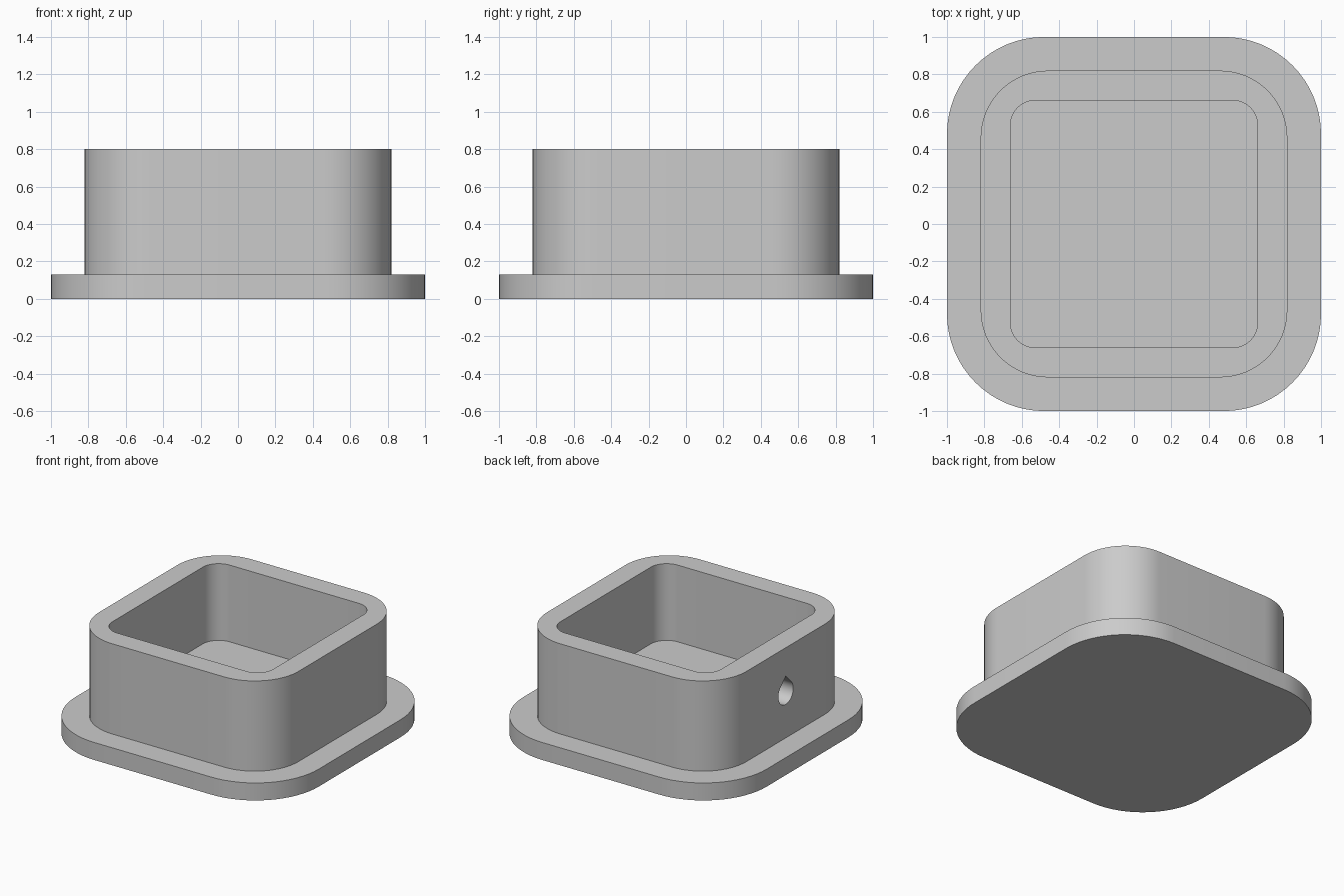
import bpy, bmesh, math
from mathutils import Vector

cube = bpy.data.objects.get("Cube")
if cube:
    bpy.data.objects.remove(cube, do_unlink=True)

# Single grey material
grey = bpy.data.materials.new("plain grey")
grey.use_nodes = True
colour = (0.6, 0.6, 0.6, 1)
grey.diffuse_color = colour
grey.node_tree.nodes["Principled BSDF"].inputs["Base Color"].default_value = colour


def rounded_square(half, radius, steps=16):
    """Outline of a square with rounded corners, anticlockwise."""
    points = []
    for corner in range(4):
        turn = corner * math.pi / 2
        centre = Vector((half - radius, 0)).x * math.sqrt(2)
        cx = centre * math.cos(turn + math.pi / 4)
        cy = centre * math.sin(turn + math.pi / 4)
        for i in range(steps + 1):
            a = turn + i / steps * math.pi / 2
            points.append((cx + radius * math.cos(a), cy + radius * math.sin(a)))
    return points


def teardrop(radius, steps=40):
    """Circle whose upper quarter is drawn out to a point."""
    arc = [math.radians(135 + 270 * i / steps) for i in range(steps + 1)]
    points = [(radius * math.cos(a), radius * math.sin(a)) for a in arc]
    return points + [(0, radius * math.sqrt(2))]


def make_object(name, bm):
    bmesh.ops.recalc_face_normals(bm, faces=bm.faces)
    mesh = bpy.data.meshes.new(name)
    bm.to_mesh(mesh)
    bm.free()
    mesh.materials.append(grey)
    obj = bpy.data.objects.new(name, mesh)
    bpy.context.collection.objects.link(obj)
    return obj


def loft(name, rings):
    """Bridge equal-length rings in order and cap both ends."""
    bm = bmesh.new()
    loops = [[bm.verts.new(p) for p in ring] for ring in rings]
    for low, high in zip(loops, loops[1:]):
        for i in range(len(low)):
            j = (i + 1) % len(low)
            bm.faces.new((low[i], low[j], high[j], high[i]))
    bm.faces.new(loops[0])
    bm.faces.new(loops[-1])
    return make_object(name, bm)


# Flanged cup: flange, outer wall, rim, inner wall and floor in one skin
flange_top, rim, floor = 0.13, 0.8, 0.23
flange, outer, inner = (1.0, 0.52), (0.82, 0.36), (0.66, 0.13)
levels = [(flange, 0), (flange, flange_top), (outer, flange_top),
          (outer, rim), (inner, rim), (inner, floor)]
cup = loft("flanged_cup", [[(x, y, z) for x, y in rounded_square(*size)]
                           for size, z in levels])

# Blind teardrop hole in one side wall
hole_height, hole_radius, hole_depth = 0.466, 0.087, 0.14
hole = loft("hole_cutter", [[(x, y, z + hole_height) for y, z in teardrop(hole_radius)]
                            for x in (-1.2, -outer[0] + hole_depth)])
hole.hide_render = True
hole.hide_viewport = True

cut = cup.modifiers.new("hole", "BOOLEAN")
cut.operation = "DIFFERENCE"
cut.solver = "EXACT"
cut.object = hole

# Bake the cut, drop the cutter and smooth the rounded walls
bpy.context.view_layer.update()
result = bpy.data.meshes.new_from_object(
    cup.evaluated_get(bpy.context.evaluated_depsgraph_get()))
cup.modifiers.clear()
cup.data = result
bpy.data.objects.remove(hole, do_unlink=True)
bpy.ops.object.select_all(action="DESELECT")
cup.select_set(True)
bpy.context.view_layer.objects.active = cup
bpy.ops.object.shade_smooth_by_angle(angle=math.radians(30))
